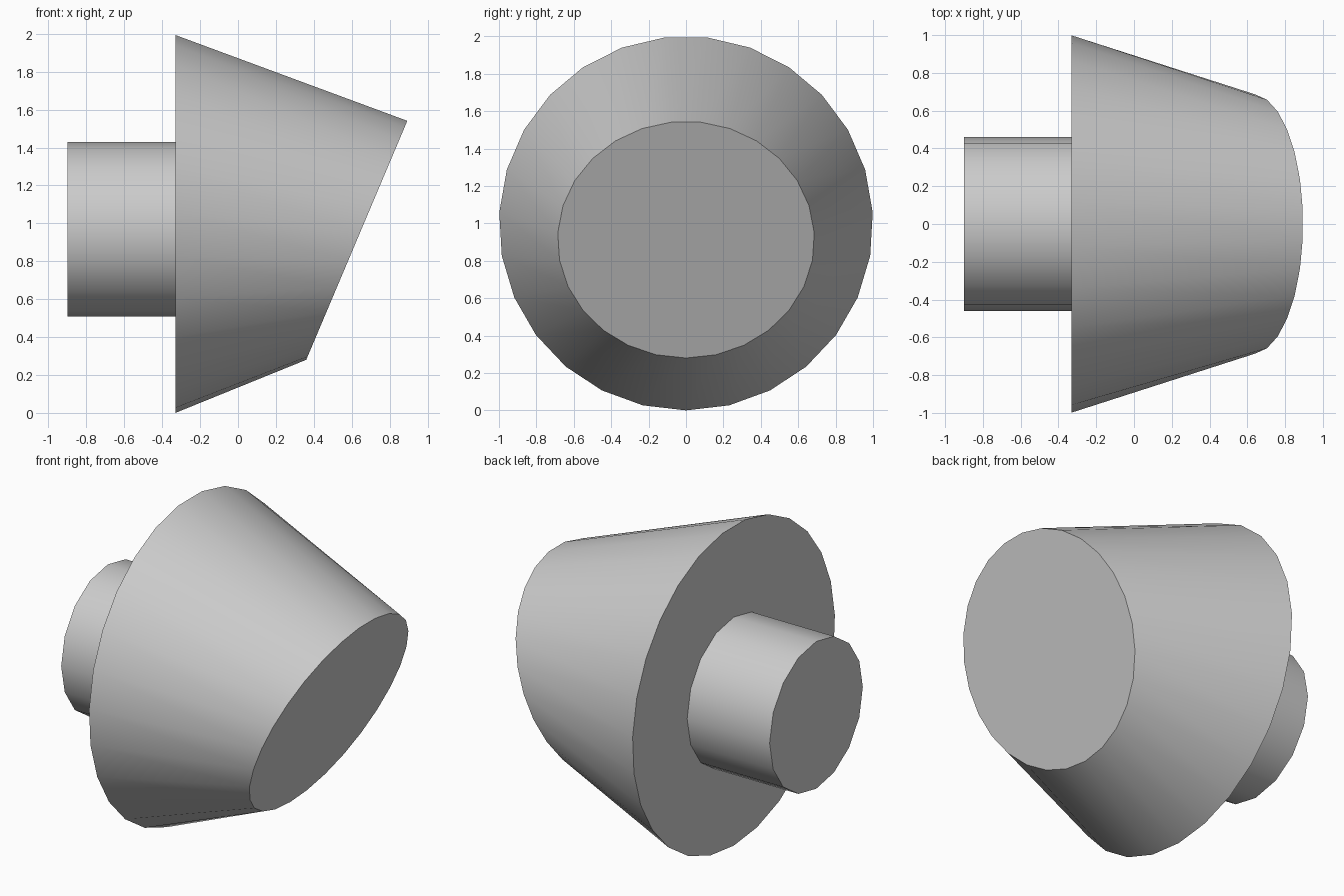
import bpy, bmesh
from math import sin, cos, pi, atan2
from mathutils import Vector

if "Cube" in bpy.data.objects:
    bpy.data.objects.remove(bpy.data.objects["Cube"])


def ring(bm, center, radius, tilt, sides, start):
    """Circle facing +x, with its top leaned towards +x by tilt."""
    up = Vector((sin(tilt), 0, cos(tilt)))
    side = Vector((0, 1, 0))
    angles = [start + 2 * pi * i / sides for i in range(sides)]
    return [bm.verts.new(Vector(center) + radius * (side * sin(a) - up * cos(a)))
            for a in angles]


def loft(name, ends, sides, start=0.0):
    """Closed solid between two (center, radius, tilt) circles."""
    bm = bmesh.new()
    a, b = [ring(bm, *end, sides, start) for end in ends]
    for i in range(sides):
        j = (i + 1) % sides
        bm.faces.new((a[i], a[j], b[j], b[i]))
    bm.faces.new(a)
    bm.faces.new(b)
    bmesh.ops.recalc_face_normals(bm, faces=bm.faces)
    mesh = bpy.data.meshes.new(name)
    bm.to_mesh(mesh)
    bm.free()
    obj = bpy.data.objects.new(name, mesh)
    bpy.context.collection.objects.link(obj)
    bpy.ops.object.select_all(action='DESELECT')
    obj.select_set(True)
    bpy.context.view_layer.objects.active = obj
    bpy.ops.object.shade_smooth_by_angle(angle=pi / 6)
    return obj


# Tapered head: upright back disc to smaller slanted front disc
low, high = Vector((0.36, 0, 0.28)), Vector((0.895, 0, 1.545))
slope = high - low
loft("tapered_head",
     [((-0.33, 0, 1.0), 1.0, 0.0),
      ((low + high) / 2, slope.length / 2, atan2(slope.x, slope.z))], 27)

# Short stub at the back, seated slightly inside the head
loft("back_stub",
     [((-0.90, 0, 0.968), 0.46, 0.0),
      ((-0.32, 0, 0.968), 0.46, 0.0)], 16)
